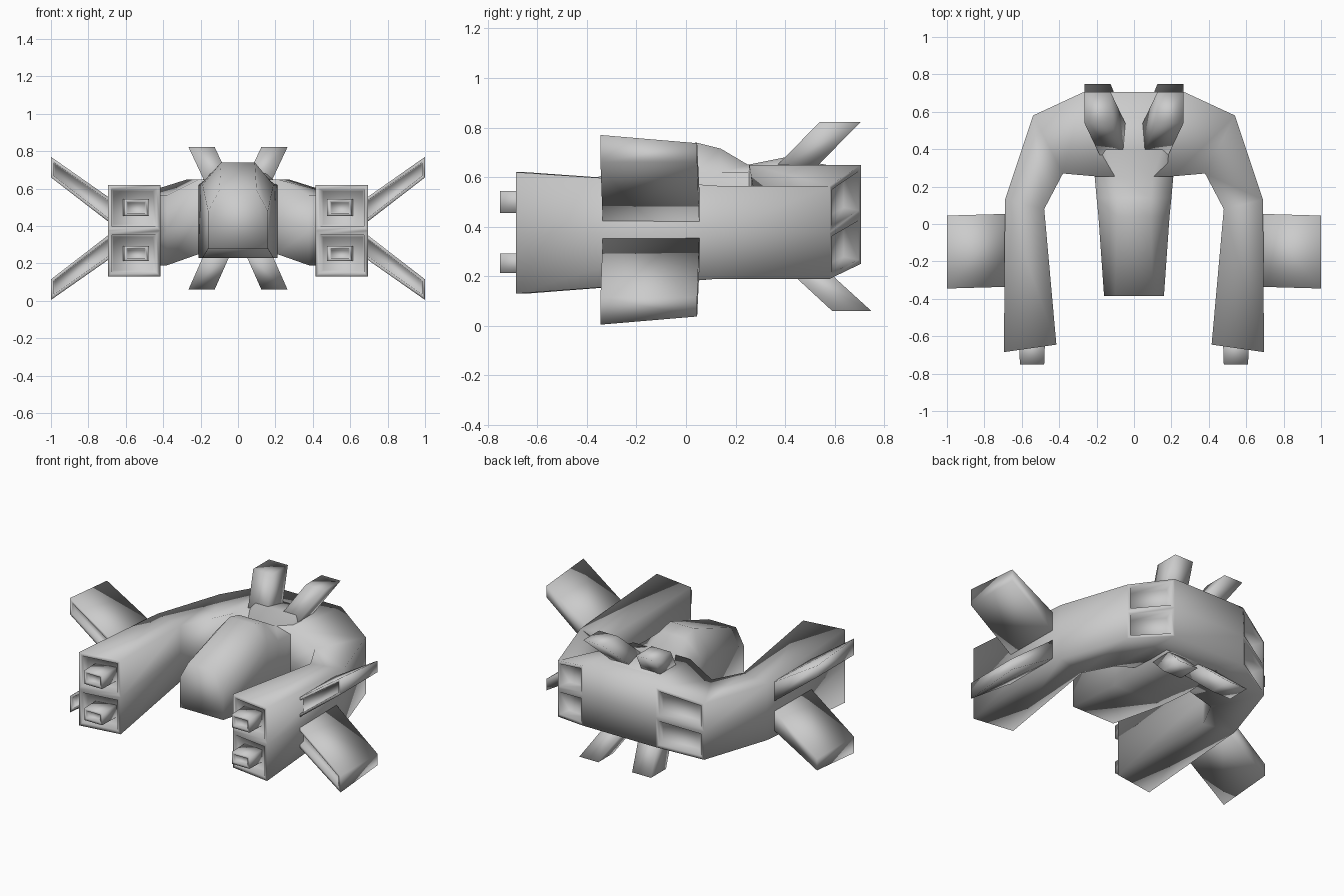
import bpy, bmesh

cube = bpy.data.objects.get("Cube")
if cube:
    bpy.data.objects.remove(cube, do_unlink=True)

GREY = (0.6, 0.6, 0.6, 1)
mat = bpy.data.materials.new("hull grey")
mat.use_nodes = True
mat.diffuse_color = GREY
mat.node_tree.nodes["Principled BSDF"].inputs["Base Color"].default_value = GREY


def recess(bm, faces, rim, taper, depth):
    """Inset each face for a rim, then sink its middle."""
    bmesh.ops.inset_individual(bm, faces=faces, thickness=rim, use_even_offset=True)
    bmesh.ops.inset_individual(bm, faces=faces, thickness=taper, depth=-depth,
                               use_even_offset=True)


def finish(bm, name):
    mesh = bpy.data.meshes.new(name)
    for f in bm.faces:
        f.smooth = True
    bm.to_mesh(mesh)
    bm.free()
    mesh.materials.append(mat)
    obj = bpy.data.objects.new(name, mesh)
    bpy.context.collection.objects.link(obj)
    return obj


def loft(rings, caps):
    """Skin a row of rings; caps lists the index tuples closing each end."""
    bm = bmesh.new()
    vs = [[bm.verts.new(p) for p in ring] for ring in rings]
    n = len(vs[0])
    sides = [[bm.faces.new((a[j], a[(j + 1) % n], b[(j + 1) % n], b[j]))
              for j in range(n)] for a, b in zip(vs, vs[1:])]
    ends = [[bm.faces.new([ring[i] for i in cap]) for cap in caps]
            for ring in (vs[0], vs[-1])]
    bmesh.ops.recalc_face_normals(bm, faces=bm.faces)
    return bm, sides, ends


def flip(ring, x=1, z=1):
    """Reflect a ring sideways and about the hull's mid height."""
    return [(px * x, py, pz if z > 0 else 0.775 - pz) for px, py, pz in ring]


def rect(x0, x1, y0, y1, z):
    return [(x0, y0, z), (x1, y0, z), (x1, y1, z), (x0, y1, z)]


# Horseshoe hull: outer point, inner point, bottom and top of each station
stations = [
    ((0.695, -0.685), (0.415, -0.645), 0.13, 0.62),
    ((0.69, 0.13), (0.48, 0.08), 0.19, 0.565),
    ((0.54, 0.58), (0.38, 0.27), 0.19, 0.565),
    ((0.27, 0.705), (0.21, 0.255), 0.25, 0.65),
]
rings = []
for o, i, zb, zt in stations:
    zm = (zb + zt) / 2
    rings.append([(*o, zb), (*o, zm), (*o, zt), (*i, zt), (*i, zm), (*i, zb)])
rings += [flip(r, -1) for r in reversed(rings)]
bm, sides, ends = loft(rings, [(0, 1, 4, 5), (1, 2, 3, 4)])
# Gun bays on the arm fronts and thruster bays on the rear corners
recess(bm, ends[0] + ends[1], 0.022, 0.012, 0.05)
recess(bm, sides[2][:2] + sides[4][:2], 0.02, 0.015, 0.06)
finish(bm, "hull")

# Cockpit: y, half width, bottom, shoulder height, top half width, top
sections = [
    (-0.385, 0.16, 0.28, 0.48, 0.10, 0.59),
    (0.04, 0.19, 0.23, 0.62, 0.09, 0.74),
    (0.14, 0.20, 0.23, 0.62, 0.09, 0.715),
    (0.25, 0.21, 0.23, 0.62, 0.10, 0.65),
    (0.40, 0.20, 0.23, 0.64, 0.15, 0.68),
    (0.62, 0.20, 0.26, 0.60, 0.15, 0.64),
]
rings = [[(-w, y, zb), (w, y, zb), (w, y, zs), (t, y, zt), (-t, y, zt), (-w, y, zs)]
         for y, w, zb, zs, t, zt in sections]
bm, sides, ends = loft(rings, [tuple(range(6))])
finish(bm, "cockpit")

for x, side in ((1, "left"), (-1, "right")):
    # Wings with open leading edges, lower ones mirrored from the upper
    front = [(0.65, -0.335, 0.39), (1, -0.345, 0.66),
             (1, -0.345, 0.77), (0.65, -0.335, 0.525)]
    back = [(0.65, 0.055, 0.39), (1, 0.045, 0.66),
            (1, 0.045, 0.737), (0.65, 0.055, 0.525)]
    for z, level in ((1, "upper"), (-1, "lower")):
        bm, sides, ends = loft([flip(front, x, z), flip(back, x, z)], [(0, 1, 2, 3)])
        recess(bm, ends[0], 0.016, 0.004, 0.04)
        finish(bm, f"{side}_{level}_wing")

    # Guns with hollow muzzles
    for level, zb, zt in (("upper", 0.455, 0.545), ("lower", 0.213, 0.293)):
        gun = [[(x0, y, zb), (x1, y, zb), (x1, y, zt), (x0, y, zt)]
               for y, x0, x1 in ((-0.75, 0.48, 0.61), (-0.6, 0.475, 0.615))]
        bm, sides, ends = loft([flip(r, x) for r in gun], [(0, 1, 2, 3)])
        recess(bm, ends[0], 0.015, 0.004, 0.03)
        finish(bm, f"{side}_{level}_gun")

    # Swept tail fins leaning outward and back
    fins = {
        "upper": [rect(0.03, 0.17, 0.34, 0.505, 0.62), rect(0.125, 0.265, 0.54, 0.705, 0.823)],
        "lower": [rect(0.045, 0.185, 0.395, 0.55, 0.24), rect(0.125, 0.265, 0.59, 0.748, 0.06)],
    }
    for level, ring_pair in fins.items():
        bm, sides, ends = loft([flip(r, x) for r in ring_pair], [(0, 1, 2, 3)])
        finish(bm, f"{side}_{level}_fin")
